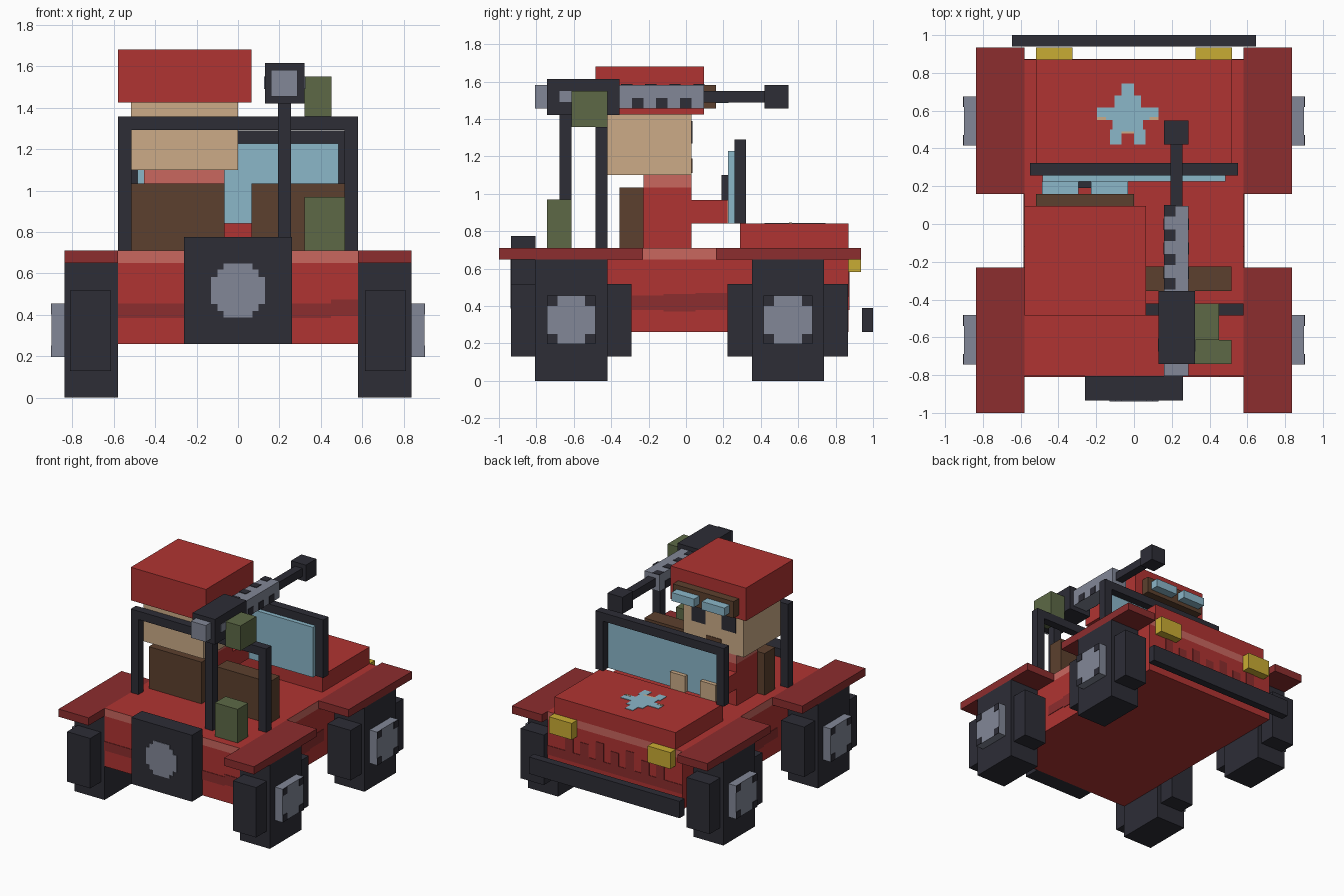
import bpy
import bmesh

cube = bpy.data.objects.get("Cube")
if cube:
    bpy.data.objects.remove(cube, do_unlink=True)


def linear(byte):
    c = byte / 255
    return c / 12.92 if c <= 0.04045 else ((c + 0.055) / 1.055) ** 2.4


def material(name, *rgb):
    mat = bpy.data.materials.new(name)
    color = [linear(c) for c in rgb] + [1]
    mat.use_nodes = True
    mat.diffuse_color = color
    node = next(n for n in mat.node_tree.nodes if n.type == 'BSDF_PRINCIPLED')
    node.inputs["Base Color"].default_value = color
    return mat


RED = material("red", 176, 52, 50)
DARK_RED = material("dark red", 140, 45, 46)
LIGHT_RED = material("light red", 202, 103, 95)
BLACK = material("charcoal", 45, 45, 54)
GREY = material("steel grey", 130, 135, 151)
TAN = material("tan", 204, 171, 135)
BROWN = material("brown", 92, 64, 46)
GREEN = material("army green", 93, 105, 70)
YELLOW = material("lamp yellow", 201, 172, 51)
BLUE = material("glass blue", 139, 183, 201)


def finish(name, bm, *mats):
    bmesh.ops.recalc_face_normals(bm, faces=bm.faces)
    mesh = bpy.data.meshes.new(name)
    bm.to_mesh(mesh)
    bm.free()
    for mat in mats:
        mesh.materials.append(mat)
    obj = bpy.data.objects.new(name, mesh)
    bpy.context.collection.objects.link(obj)
    return obj


def add_box(bm, x, y, z):
    verts = bmesh.ops.create_cube(bm, size=1)["verts"]
    for v in verts:
        v.co = [a + (c + 0.5) * (b - a) for c, (a, b) in zip(v.co, (x, y, z))]


def box(name, mat, x, y, z):
    """Box spanning the given (low, high) ranges."""
    bm = bmesh.new()
    add_box(bm, x, y, z)
    return finish(name, bm, mat)


def outline(name, mat, half, place, direction):
    """Plate from a half outline, mirrored across its own vertical axis."""
    points = half + [(-u, v) for u, v in reversed(half) if u > 0]
    bm = bmesh.new()
    face = bm.faces.new([bm.verts.new(place(u, v)) for u, v in points])
    new = bmesh.ops.extrude_face_region(bm, geom=[face])["geom"]
    bmesh.ops.translate(bm, vec=direction, verts=[g for g in new if isinstance(g, bmesh.types.BMVert)])
    return finish(name, bm, mat)


THIN = 0.004

# Body, pale band around the top edge with a red deck, and hood
box("body", RED, (-.58, .58), (-.805, .87), (.26, .65))
band = box("body_band", RED, (-.58, .58), (-.805, .87), (.65, .71))
band.data.materials.append(LIGHT_RED)
for face in band.data.polygons:
    face.material_index = 1 if abs(face.normal.z) < 0.5 else 0
box("hood", RED, (-.52, .52), (.29, .87), (.71, .84))
box("front_bumper", BLACK, (-.645, .645), (.94, 1), (.26, .39))

# Painted stripes
for x in (-.58, .58):
    for i, (low, high) in enumerate(((.38, .455), (.37, .465), (.38, .47))):
        box("side_stripe", DARK_RED, (x - THIN, x + THIN),
            (-.29 + i * .17, -.12 + i * .17), (low, high))
y_rear = (-.805 - THIN, -.8)
box("rear_stripe", DARK_RED, (-.58, .45), y_rear, (.385, .455))
box("rear_stripe_step", DARK_RED, (.45, .58), y_rear, (.395, .475))
box("grille_stripe", DARK_RED, (-.58, .58), (.87, .87 + THIN), (.38, .45))
for i in range(7):
    x = (i - 3) * .13
    top = .55 if i % 2 else .59
    box("grille_slot", DARK_RED, (x - .035, x + .035), (.87, .87 + THIN), (.45, top))

# Wheels, hubs, fenders, lamps
for side in (-1, 1):
    def span(a, b):
        return tuple(sorted((side * a, side * b)))

    for end, y, fender in (("rear", -.613, (-1, -.23)), ("front", .545, (.16, .935))):
        bm = bmesh.new()
        add_box(bm, span(.58, .837), (y - .193, y + .193), (0, .65))
        add_box(bm, span(.612, .81), (y - .322, y + .322), (.13, .517))
        finish(end + "_wheel", bm, BLACK)
        box(end + "_hub", GREY, span(.837, .9), (y - .13, y + .13), (.197, .455))
        for sy in (-1, 1):
            for sz in (-1, 1):
                cy, cz = y + sy * .102, .326 + sz * .102
                box("hub_notch", BLACK, span(.9, .9 + THIN),
                    (cy - .028, cy + .028), (cz - .027, cz + .027))
        box(end + "_fender", DARK_RED, span(.58, .837), fender, (.65, .71))
    box("headlight", YELLOW, span(.325, .52), (.87, .935), (.583, .71))

# Spare wheel with a painted round hub
box("spare_wheel", BLACK, (-.26, .26), (-.935, -.805), (.26, .775))
outline("spare_hub", GREY,
        [(.07, -.13), (.07, -.1), (.1, -.1), (.1, -.065), (.13, -.065),
         (.13, .065), (.1, .065), (.1, .1), (.07, .1), (.07, .13)],
        lambda u, v: (u, -.935, .518 + v), (0, -THIN, 0))

# Hood star with a worn edge
star = [(0, .49), (.033, .49), (.033, .42), (.095, .42), (.095, .5), (.08, .5),
        (.08, .55), (.13, .55), (.13, .565), (.163, .565), (.163, .617),
        (.07, .617), (.07, .68), (.033, .68), (.033, .745), (0, .745)]
outline("hood_star", BLUE, star, lambda u, v: (u - .033, v, .84), (0, 0, THIN))
box("star_edge", TAN, (-.09, .024), (.48, .495), (.84, .84 + THIN))
for x in (-.195, .082):
    box("star_tip_edge", TAN, (x, x + .047), (.55, .567), (.84, .846))


def hoop(name, x, y, low, top, bar):
    """Upside-down U frame."""
    bm = bmesh.new()
    for s in (-1, 1):
        add_box(bm, tuple(sorted((s * x, s * (x - bar)))), y, (low, top - bar))
    add_box(bm, (-x, x), y, (top - bar, top))
    finish(name, bm, BLACK)


# Windshield and roll bar
hoop("windshield_frame", .55, (.258, .322), .84, 1.29, .065)
box("windshield_glass", BLUE, (-.485, .485), (.225, .26), (.84, 1.228))
hoop("roll_bar", .58, (-.484, -.42), .71, 1.357, .065)
box("steering_wheel", BLACK, (-.325, -.195), (.19, .226), (.84, 1.1))

# Seats
for x in (-.516, .064):
    box("seat", BROWN, (x, x + .452), (-.355, -.226), (.71, 1.033))

# Driver
box("driver_torso", RED, (-.455, -.065), (-.226, .03), (.71, 1.033))
box("driver_collar", LIGHT_RED, (-.455, -.065), (-.226, .03), (1.033, 1.1))
box("driver_head", TAN, (-.516, 0), (-.42, .03), (1.1, 1.424))
box("driver_hat", RED, (-.58, .064), (-.484, .096), (1.424, 1.68))
box("driver_mouth", BROWN, (-.325, -.195), (.03, .03 + THIN), (1.11, 1.19))
box("goggle_strap", BROWN, (-.52, 0), (.096, .16), (1.455, 1.583))
for x in (-.39, -.13):
    box("driver_arm", RED, (x - .065, x + .065), (.03, .222), (.84, .968))
    box("driver_hand", TAN, (x - .065, x + .065), (.222, .29), (.84, .968))
    box("driver_eye", BLACK, (x - .06, x + .06), (.03, .03 + THIN), (1.27, 1.39))
    box("goggle_lens", BLUE, (x - .097, x + .097), (.16, .226), (1.486, 1.55))

# Mounted gun
box("gun_post", BLACK, (.193, .257), (-.677, -.613), (.71, 1.42))
box("gun_receiver", BLACK, (.13, .322), (-.742, -.355), (1.42, 1.615))
box("gun_grip", GREY, (.16, .288), (-.806, -.742), (1.455, 1.583))
box("gun_sleeve", GREY, (.16, .288), (-.355, .096), (1.455, 1.583))
box("gun_barrel", BLACK, (.193, .257), (.096, .42), (1.487, 1.55))
box("gun_muzzle", BLACK, (.16, .288), (.42, .548), (1.455, 1.583))
box("ammo_box", GREEN, (.322, .451), (-.613, -.42), (1.357, 1.55))
for x in ((.126, .13), (.322, .326)):
    box("receiver_pin", GREY, x, (-.675, -.607), (1.49, 1.55))
for i in range(4):
    y = .04 - i * .129
    box("sleeve_top_slot", BLACK, (.16, .22), (y, y + .06), (1.583, 1.583 + THIN))
    if i:
        for x in ((.156, .16), (.288, .292)):
            box("sleeve_side_slot", BLACK, x, (y + .057, y + .119), (1.455, 1.513))

# Fuel can behind the seat
box("fuel_can", GREEN, (.322, .516), (-.742, -.613), (.71, .97))
